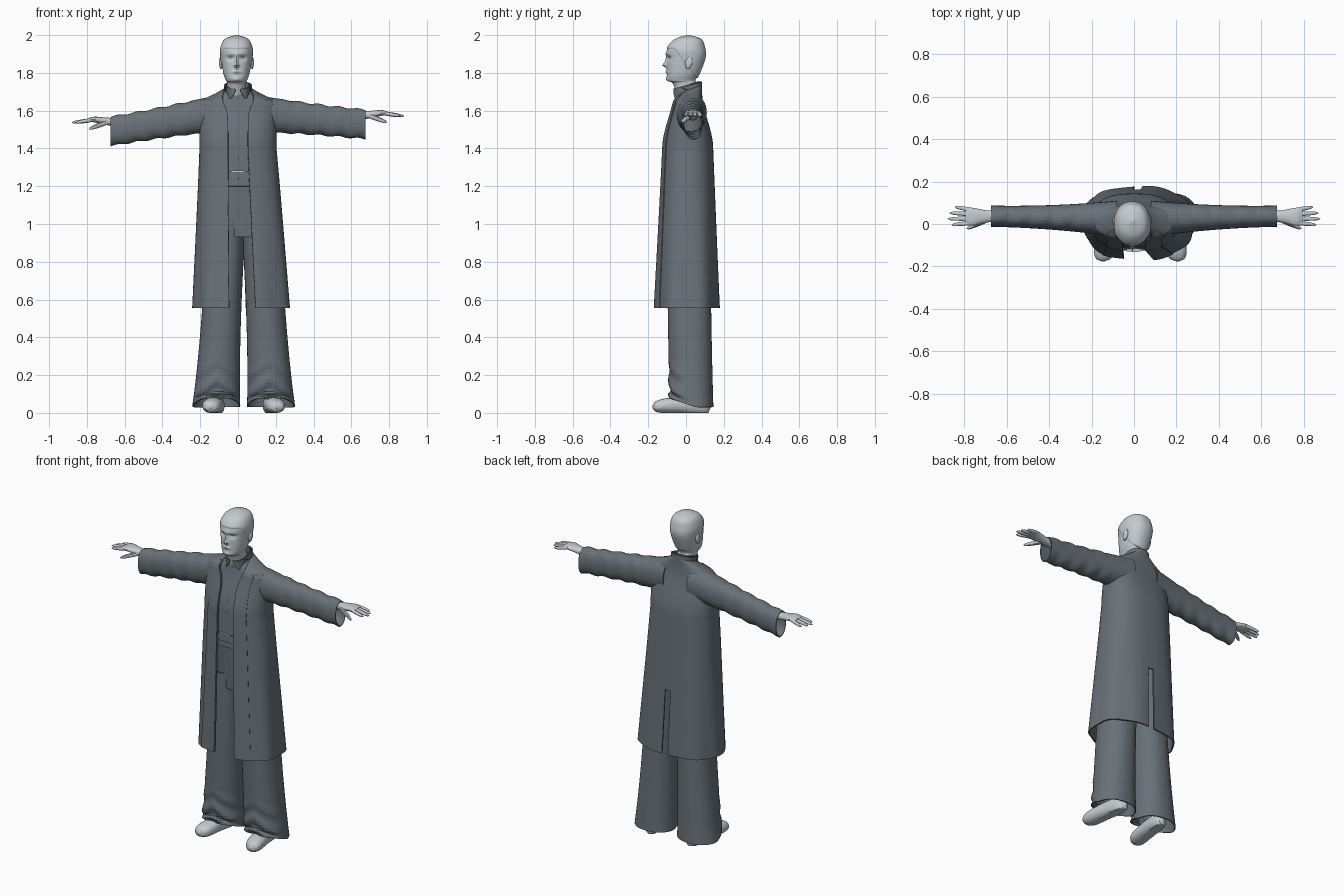
import bpy, bmesh, math
from mathutils import Vector

if "Cube" in bpy.data.objects:
    bpy.data.objects.remove(bpy.data.objects["Cube"], do_unlink=True)


def material(name, *rgb):
    m = bpy.data.materials.new(name)
    m.use_nodes = True
    m.diffuse_color = (*rgb, 1)
    m.node_tree.nodes["Principled BSDF"].inputs["Base Color"].default_value = (*rgb, 1)
    return m


cloth = material("slate cloth", .14, .165, .19)
pale = material("pale grey", .55, .59, .62)
made = []


def mix(a, b, t):
    return a + (b - a) * t


def ease(low, high, value):
    t = min(1, max(0, (value - low) / (high - low)))
    return t * t * (3 - 2 * t)


def power(value, exponent):
    return math.copysign(abs(value) ** exponent, value)


def along(rule, count):
    """Rows made by a rule that runs from zero to one."""
    return [rule(i / count) for i in range(count + 1)]


def spline(rows, count):
    """Smooth rows through a few given sections."""
    out = []
    for i in range(len(rows) - 1):
        before, start = rows[max(i - 1, 0)], rows[i]
        end, after = rows[i + 1], rows[min(i + 2, len(rows) - 1)]
        for j in range(count):
            t = j / count
            out.append([q + t / 2 * (r - p + t * (2*p - 5*q + 4*r - s + t * (3*(q - r) + s - p)))
                        for p, q, r, s in zip(before, start, end, after)])
    return out + [list(rows[-1])]


def skin(name, rings, mat, closed, caps=False, thick=0, drop=None):
    """Surface through a list of equal rings of points."""
    bm = bmesh.new()
    verts = [[bm.verts.new(p) for p in ring] for ring in rings]
    n = len(rings[0])
    for lower, upper in zip(verts, verts[1:]):
        for i in range(n if closed else n - 1):
            if not (drop and drop(i, upper[i].co.z)):
                k = (i + 1) % n
                bm.faces.new((lower[i], lower[k], upper[k], upper[i]))
    if caps:
        bm.faces.new(verts[0])
        bm.faces.new(verts[-1][::-1])
    bmesh.ops.recalc_face_normals(bm, faces=bm.faces)
    mesh = bpy.data.meshes.new(name)
    bm.to_mesh(mesh)
    bm.free()
    mesh.materials.append(mat)
    ob = bpy.data.objects.new(name, mesh)
    bpy.context.collection.objects.link(ob)
    if thick:
        mod = ob.modifiers.new("thickness", 'SOLIDIFY')
        mod.thickness, mod.offset = thick, 0
    made.append(ob)
    return ob


def loft(name, rows, mat, axis=2, n=32, p=.9, caps=True, thick=0):
    """Rows are position along the axis, two centre values and two radii."""
    rings = []
    for position, ca, cb, ra, rb in rows:
        ring = []
        for i in range(n):
            w = math.tau * i / n
            co = [ca + ra * power(math.sin(w), p), cb - rb * power(math.cos(w), p)]
            co.insert(axis, position)
            ring.append(co)
        rings.append(ring)
    return skin(name, rings, mat, True, caps, thick)


def body(z):
    """Coat cut at a height: centre, half width, front, back, half opening."""
    flare = max(0, 1.4 - z)
    rise = ease(1.4, 1.7, z)
    half = mix(.2, .07, ease(1.64, 1.71, z)) + .065 * flare
    opening = .052 + .02 * flare + .03 * math.exp(-((z - 1.67) / .06) ** 2)
    return .025 * flare, half, -.12 - .05 * flare + .06 * rise, .14 + .04 * flare - .06 * rise, opening


def wrap(name, low, high, cut=body, part=(0, 1), n=74, grow=0, thick=.008, shut=False, drop=None):
    """Garment shell wrapped around the body from one front edge to the other."""
    rings = []
    for z in along(lambda u: mix(low, high, u), 48):
        cx, half, front, back, opening = cut(z)
        first = 0 if shut else math.asin(min(1, opening / half) ** 1.25)
        ring = []
        for i in range(n):
            t = mix(first, math.tau - first, mix(*part, i / (n - 1)))
            fold = 1 + .03 * math.sin(t * 7) * max(0, 1.2 - z)
            x = cx + (half + grow) * fold * power(math.sin(t), .8)
            y = (front + back) / 2 - ((back - front) / 2 + grow) * fold * power(math.cos(t), .8)
            ring.append((x, y, z + .3 * y * ease(1.64, 1.7, z)))
        rings.append(ring)
    return skin(name, rings, cloth, False, thick=thick, drop=drop)


# Head and neck
HEAD_X = -.008
head = loft("head", spline([(z, HEAD_X, cy, rx, ry) for z, cy, rx, ry in (
    (1.64, .015, .05, .055), (1.74, -.004, .05, .064), (1.76, -.024, .056, .074),
    (1.8, -.015, .07, .086), (1.88, 0, .082, .1), (1.93, 0, .082, .098),
    (1.975, .01, .06, .068), (1.996, .012, .005, .005))], 12), pale, n=96)

# Face: side offset, height, half width, half height, push
for x, z, wide, tall, move in (
        (0, 1.9, .05, .012, -.006),      # brow
        (0, 1.86, .008, .025, -.012),    # nose bridge
        (0, 1.84, .012, .01, -.02),      # nose tip
        (0, 1.805, .022, .008, -.007),   # lips
        (0, 1.765, .022, .012, -.006),   # chin
        (.033, 1.878, .017, .012, .012), # eye sockets
        (.033, 1.875, .01, .005, -.005)):  # eyes
    for centre in {x, -x}:
        for v in head.data.vertices:
            d = ((v.co.x - HEAD_X - centre) / wide) ** 2 + ((v.co.z - z) / tall) ** 2
            if v.co.y < -.04:
                v.co.y += move * math.exp(-d)

# Swept back hair, raised above the hairline
middle = Vector((HEAD_X, 0, 1.88))
for v in head.data.vertices:
    line = max(1.76, 1.925 - 1.3 * max(0, v.co.y + .06))
    v.co = middle + (v.co - middle) * (1 + .04 * ease(line, line + .008, v.co.z))

# Waistcoat, belt and trouser seat
wrap("waistcoat", 1.2, 1.7, grow=-.014, shut=True)
wrap("belt", 1.235, 1.28, grow=-.006, shut=True)
loft("trouser_seat", along(lambda u: (mix(.93, 1.24, u), .03 * (1 - u), .013, mix(.17, .18, u),
                                      mix(.105, .12, u)), 8), cloth)
loft("belt_buckle", along(lambda u: (1.276 + .008 * u, 0, -.125, .035, .006), 1), pale, p=.5)
wrap("shirt_collar", 1.675, 1.735, thick=.005,
     cut=lambda z: (0, .06, -.065, .07, mix(.035, .01, ease(1.675, 1.735, z))))

# Long open coat with a back vent, and its lapels
HEM = .555
wrap("long_coat", HEM, 1.73, drop=lambda i, z: i == 36 and z < .96)
for side, part in (("left", (0, .07)), ("right", (.93, 1))):
    wrap(side + "_lapel", HEM, 1.69, part=part, n=8, grow=.005, thick=.006)

for s, side in ((1, "left"), (-1, "right")):

    def limb(name, rows, mat, **options):
        """Loft out along one arm; the right arm hangs a little lower."""
        sag = .035 if s < 0 else 0
        return loft(side + name, [(s * x, y, z - sag * min(1, max(0, 2 * x - .3)), ry, rz)
                                  for x, y, z, ry, rz in rows], mat, axis=0, **options)

    loft(side + "_ear", along(lambda u: (mix(1.82, 1.885, u), HEAD_X + s * .083, .01 + .01 * u,
                                         .01 * math.sin(.3 + 2.5 * u), .02 * math.sin(.3 + 2.5 * u)), 8),
         pale, n=16)

    # Sleeve, open at the cuff
    sleeve = limb("_sleeve", along(lambda u: (mix(.08, .675, u), .025 + .012 * u, 1.587 - .06 * u,
                                              .047 + .035 * (1 - u) ** 2, .075 + .02 * (1 - u) ** 2), 48),
                  cloth, caps=False, thick=.006)
    for v in sleeve.data.vertices:
        x = abs(v.co.x)
        v.co.z += .004 * math.sin(x * 60 + v.co.y * 30) * ease(.2, .3, x)

    # Hand with spread fingers
    limb("_palm", spline([(.6, .036, 1.57, .026, .022), (.69, .036, 1.578, .028, .02),
                          (.76, .034, 1.588, .042, .015), (.795, .036, 1.584, .038, .01)], 6), pale, n=20)
    for j, (finger, tip) in enumerate((("index", .86), ("middle", .88), ("ring", .87), ("little", .845))):
        limb(f"_{finger}_finger", along(lambda u: (
            mix(.76, tip, u), .006 + .02 * j + u * (.008 * j - .01), mix(1.588, 1.572, u),
            .001 + .009 * (1 - u ** 4) ** .5, .001 + .009 * (1 - u ** 4) ** .5), 12), pale, n=12)
    limb("_thumb", along(lambda u: (mix(.69, .79, u), mix(.022, -.022, u), mix(1.575, 1.538, u),
                                    .001 + .013 * (1 - u ** 3) ** .5, .001 + .013 * (1 - u ** 3) ** .5), 12),
         pale, n=12)

    # Wide trouser leg, creased over the shoe
    MID = .03
    leg = loft(side + "_trouser_leg", along(lambda u: (
        mix(1.02, .03, u), MID + s * mix(.09, .145, u), .015 + .015 * u * u,
        .098 + .026 * u ** 3, .112), 60), cloth, caps=False, thick=.006, n=48)
    for v in leg.data.vertices:
        low = max(0, 1 - v.co.z / .3)
        ripple = math.sin(v.co.z * 60 + abs((v.co.x - MID) * s - .14) * 45)
        v.co.y += .014 * low * ripple * ease(.05, -.02, v.co.y)
        v.co.z += .35 * max(0, .05 - v.co.y) * (1 - ease(.03, .12, v.co.z))

    # Shoe with a flat sole
    shoe = loft(side + "_shoe", along(lambda u: (
        mix(-.178, .13, u), MID + s * mix(.176, .136, u), .032 + .01 * math.sin(3 * u),
        .002 + mix(.053, .04, u) * (1 - abs(2 * u - 1) ** 5) ** .5,
        .005 + mix(.03, .05, u) * (1 - abs(2 * u - 1) ** 6) ** .5), 28), pale, axis=1, n=28)
    for v in shoe.data.vertices:
        v.co.z = max(0, v.co.z)

# Smooth shading with crisp borders
for ob in bpy.context.view_layer.objects:
    ob.select_set(ob in made)
bpy.context.view_layer.objects.active = made[0]
bpy.ops.object.shade_smooth_by_angle(angle=math.radians(45))
